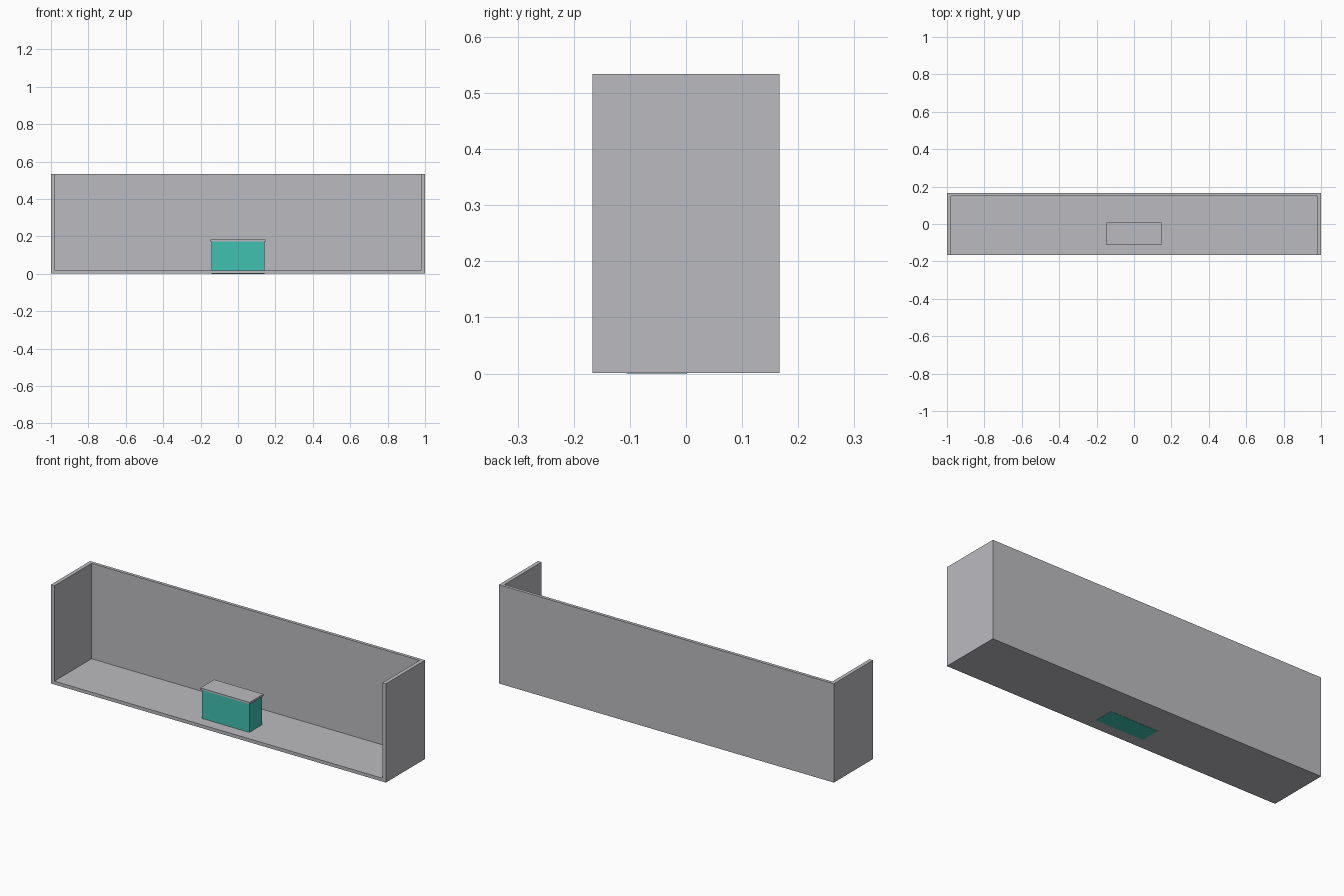
import bpy
import bmesh
from mathutils import Vector

if "Cube" in bpy.data.objects:
    bpy.data.objects.remove(bpy.data.objects["Cube"])


def material(name, rgb):
    m = bpy.data.materials.new(name)
    m.diffuse_color = (*rgb, 1.0)
    m.use_nodes = True
    m.node_tree.nodes["Principled BSDF"].inputs["Base Color"].default_value = m.diffuse_color
    return m


GREY = material("light_grey", (0.50, 0.50, 0.53))
TEAL = material("teal", (0.053, 0.525, 0.440))


def box(name, lo, hi, mat):
    """Axis-aligned box between two corners."""
    lo, hi = Vector(lo), Vector(hi)
    bm = bmesh.new()
    bmesh.ops.create_cube(bm, size=1.0)
    bmesh.ops.scale(bm, vec=hi - lo, verts=bm.verts)
    bmesh.ops.translate(bm, vec=(lo + hi) / 2, verts=bm.verts)
    mesh = bpy.data.meshes.new(name)
    bm.to_mesh(mesh)
    bm.free()
    mesh.materials.append(mat)
    obj = bpy.data.objects.new(name, mesh)
    bpy.context.collection.objects.link(obj)
    return obj


W, D, H = 1.0, 0.167, 0.534   # half width, half depth, height
T = 0.019                     # wall thickness

# Shell: floor, back wall and two side walls in one piece, open front and top
shell = box("shell", (-W, -D, 0.001), (W, D, H), GREY)
cutter = box("shell_cutter", (-W + T + 0.002, -D - 0.1, T),
             (W - T - 0.002, D - T + 0.002, H + 0.1), GREY)
cutter.hide_render = True
cutter.hide_viewport = True
cut = shell.modifiers.new("hollow", 'BOOLEAN')
cut.operation = 'DIFFERENCE'
cut.solver = 'EXACT'
cut.object = cutter

# Counter set through the floor, with a slightly overhanging top
box("counter_body", (-0.142, -0.106, 0.0), (0.142, 0.002, 0.174), TEAL)
box("counter_top", (-0.147, -0.111, 0.174), (0.147, 0.007, 0.184), GREY)
